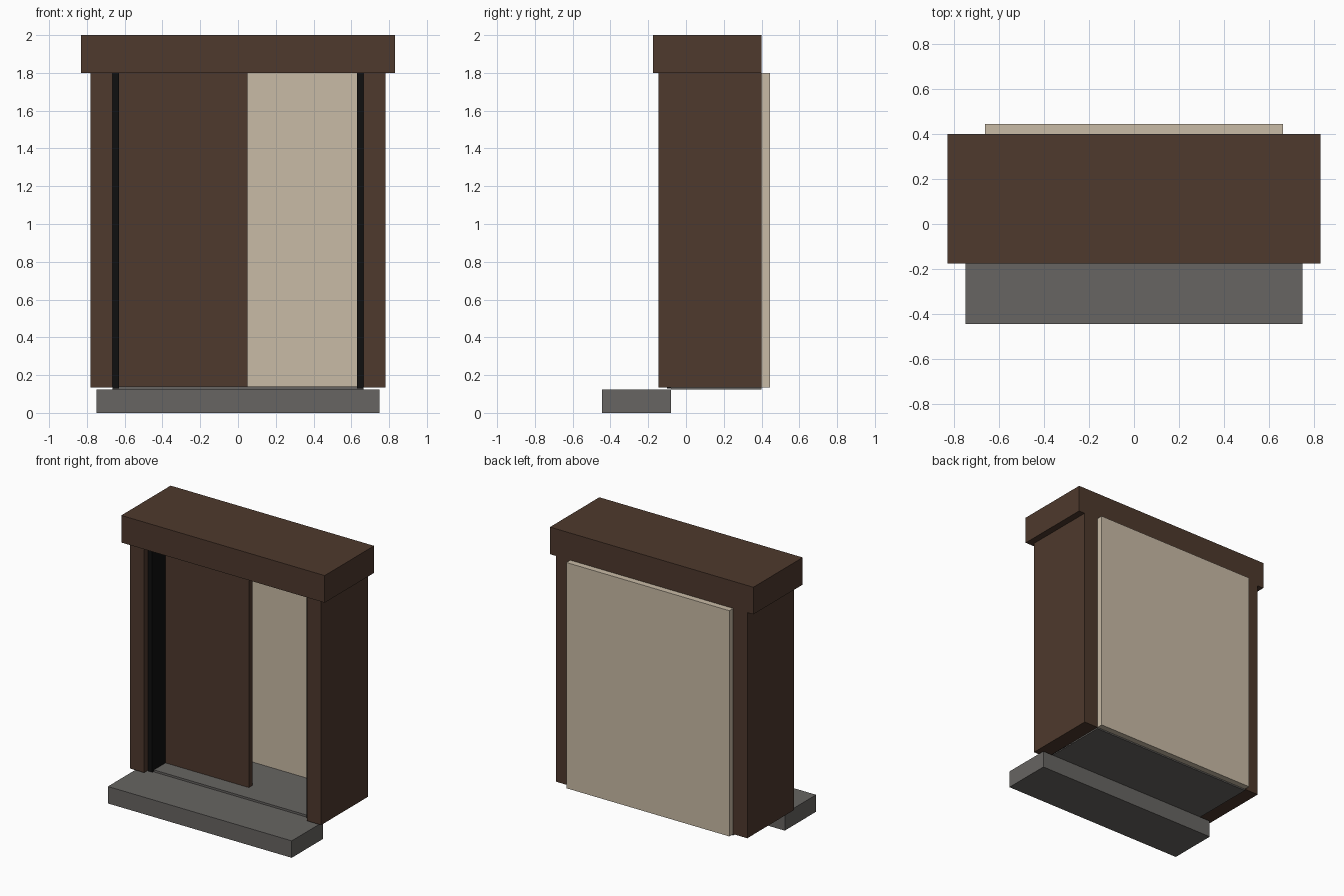
import bpy

if "Cube" in bpy.data.objects:
    bpy.data.objects.remove(bpy.data.objects["Cube"])


def material(name, rgb):
    m = bpy.data.materials.new(name)
    m.diffuse_color = (*rgb, 1)
    m.use_nodes = True
    m.node_tree.nodes["Principled BSDF"].inputs["Base Color"].default_value = m.diffuse_color
    return m


BROWN = material("dark brown wood", (0.077, 0.041, 0.026))
BEIGE = material("beige panel", (0.584, 0.497, 0.381))
GREY = material("grey stone", (0.136, 0.130, 0.122))
BLACK = material("black lining", (0.005, 0.005, 0.005))


def box(name, x, y, z, mat):
    """Box from (min, max) ranges on each axis."""
    bpy.ops.mesh.primitive_cube_add(size=1)
    o = bpy.context.object
    o.name = name
    for v in o.data.vertices:
        v.co = [lo if c < 0 else hi for c, (lo, hi) in zip(v.co, (x, y, z))]
    o.data.materials.append(mat)
    return o


# Front step and raised floor
box("front_step", (-0.75, 0.75), (-0.445, -0.08), (0, 0.125), GREY)
box("floor", (-0.665, 0.665), (-0.08, 0.40), (0.125, 0.14), GREY)

# Side walls with dark inner linings
for side, s in (("left", -1), ("right", 1)):
    wall = sorted((s * 0.665, s * 0.78))
    lining = sorted((s * 0.63, s * 0.665))
    box(side + "_wall", wall, (-0.145, 0.40), (0.135, 1.80), BROWN)
    box(side + "_lining", lining, (-0.10, 0.399), (0.13, 1.80), BLACK)

# Overhanging top, rear panel and half-open sliding door
box("lintel", (-0.83, 0.83), (-0.175, 0.40), (1.80, 2.0), BROWN)
box("back_panel", (-0.665, 0.665), (0.40, 0.445), (0.135, 1.80), BEIGE)
box("sliding_door", (-0.63, 0.05), (0.055, 0.10), (0.14, 1.80), BROWN)
